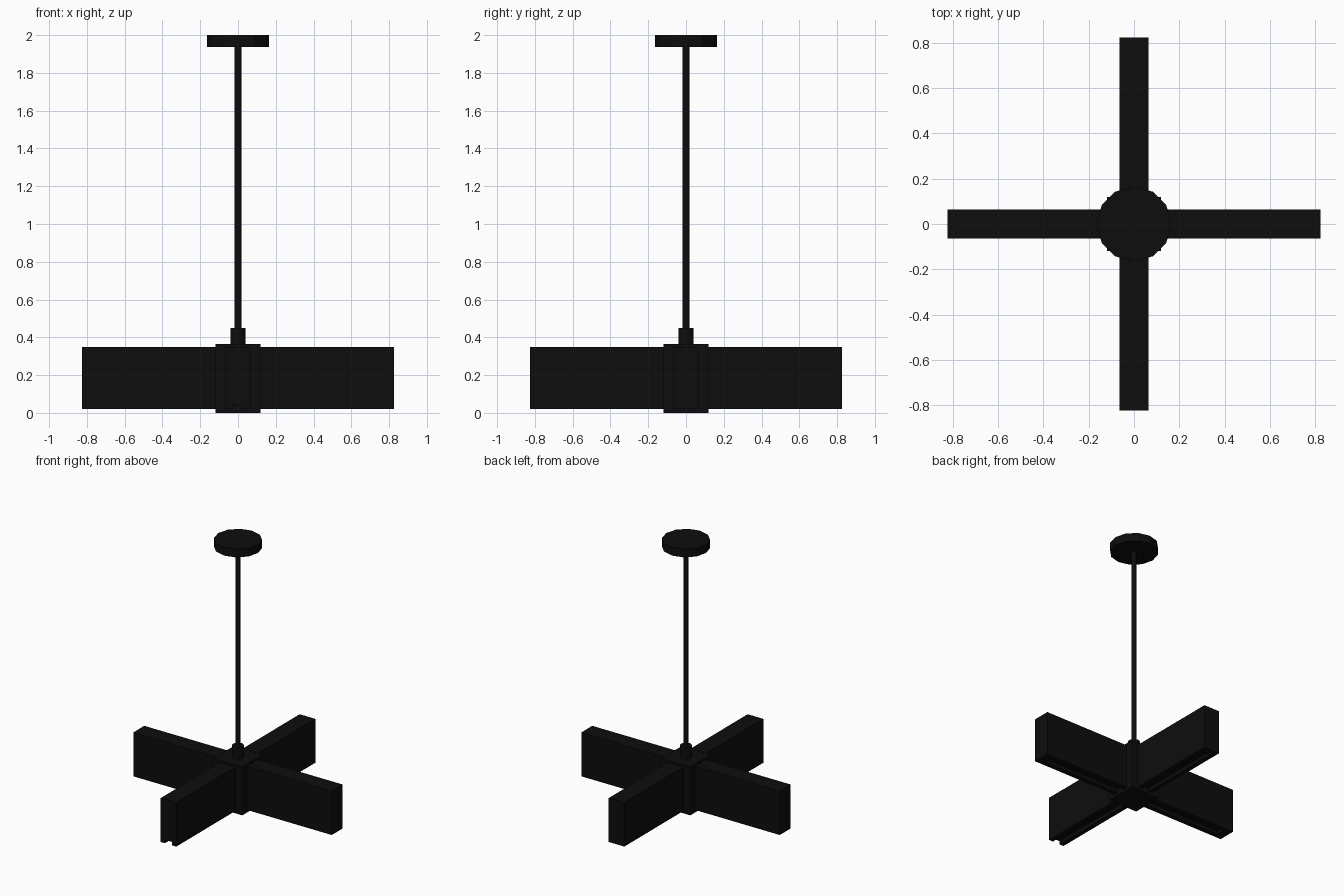
import bpy, bmesh, math
from mathutils import Matrix

if "Cube" in bpy.data.objects:
    bpy.data.objects.remove(bpy.data.objects["Cube"])

black = bpy.data.materials.new("matte_black")
black.diffuse_color = (0.004, 0.004, 0.004, 1)
black.use_nodes = True
black.node_tree.nodes["Principled BSDF"].inputs["Base Color"].default_value = black.diffuse_color


def finish(bm, name):
    bmesh.ops.recalc_face_normals(bm, faces=bm.faces)
    mesh = bpy.data.meshes.new(name)
    bm.to_mesh(mesh)
    bm.free()
    mesh.materials.append(black)
    obj = bpy.data.objects.new(name, mesh)
    bpy.context.collection.objects.link(obj)
    return obj


def box(name, size, centre, angle=0):
    bm = bmesh.new()
    bmesh.ops.create_cube(bm, size=1)
    m = Matrix.Rotation(angle, 4, 'Z') @ Matrix.Translation(centre) @ Matrix.Diagonal((*size, 1))
    bmesh.ops.transform(bm, matrix=m, verts=bm.verts)
    return finish(bm, name)


def cylinder(name, radius, z0, z1, sides=12):
    bm = bmesh.new()
    bmesh.ops.create_cone(bm, cap_ends=True, segments=sides, radius1=radius, radius2=radius,
                          depth=z1 - z0, matrix=Matrix.Translation((0, 0, (z0 + z1) / 2)) @ Matrix.Rotation(math.pi / 2, 4, 'Z'))
    return finish(bm, name)


# Arm cross-section (across, height) with a lamp slot along the underside
W, SLOT, Z0, ZS, Z1 = 0.065, 0.03, 0.02, 0.045, 0.35
PROFILE = [(-W, Z0), (-SLOT, Z0), (-SLOT, ZS), (SLOT, ZS),
           (SLOT, Z0), (W, Z0), (W, Z1), (-W, Z1)]
INNER, OUTER = 0.115, 0.825


def arm(name, angle):
    bm = bmesh.new()
    face = bm.faces.new([bm.verts.new((INNER, y, z)) for y, z in PROFILE])
    ext = bmesh.ops.extrude_face_region(bm, geom=[face], use_keep_orig=True)
    verts = [g for g in ext["geom"] if isinstance(g, bmesh.types.BMVert)]
    bmesh.ops.translate(bm, vec=(OUTER - INNER, 0, 0), verts=verts)
    bmesh.ops.rotate(bm, cent=(0, 0, 0), matrix=Matrix.Rotation(angle, 3, 'Z'), verts=bm.verts)
    return finish(bm, name)


# Four arms; the slot stays open only at the front end
for i, side in enumerate(("right", "back", "left", "front")):
    a = i * math.pi / 2
    arm(side + "_arm", a)
    if side != "front":
        box(side + "_slot_stop", (0.06, 2 * SLOT, ZS - Z0), (OUTER - 0.03, 0, (Z0 + ZS) / 2), a)

# Central hub, collar, stem and ceiling plate
box("hub", (0.24, 0.24, 0.365), (0, 0, 0.1825))
cylinder("collar", 0.041, 0.365, 0.45)
cylinder("stem", 0.018, 0.45, 1.94)
cylinder("ceiling_plate", 0.165, 1.938, 2.0)
